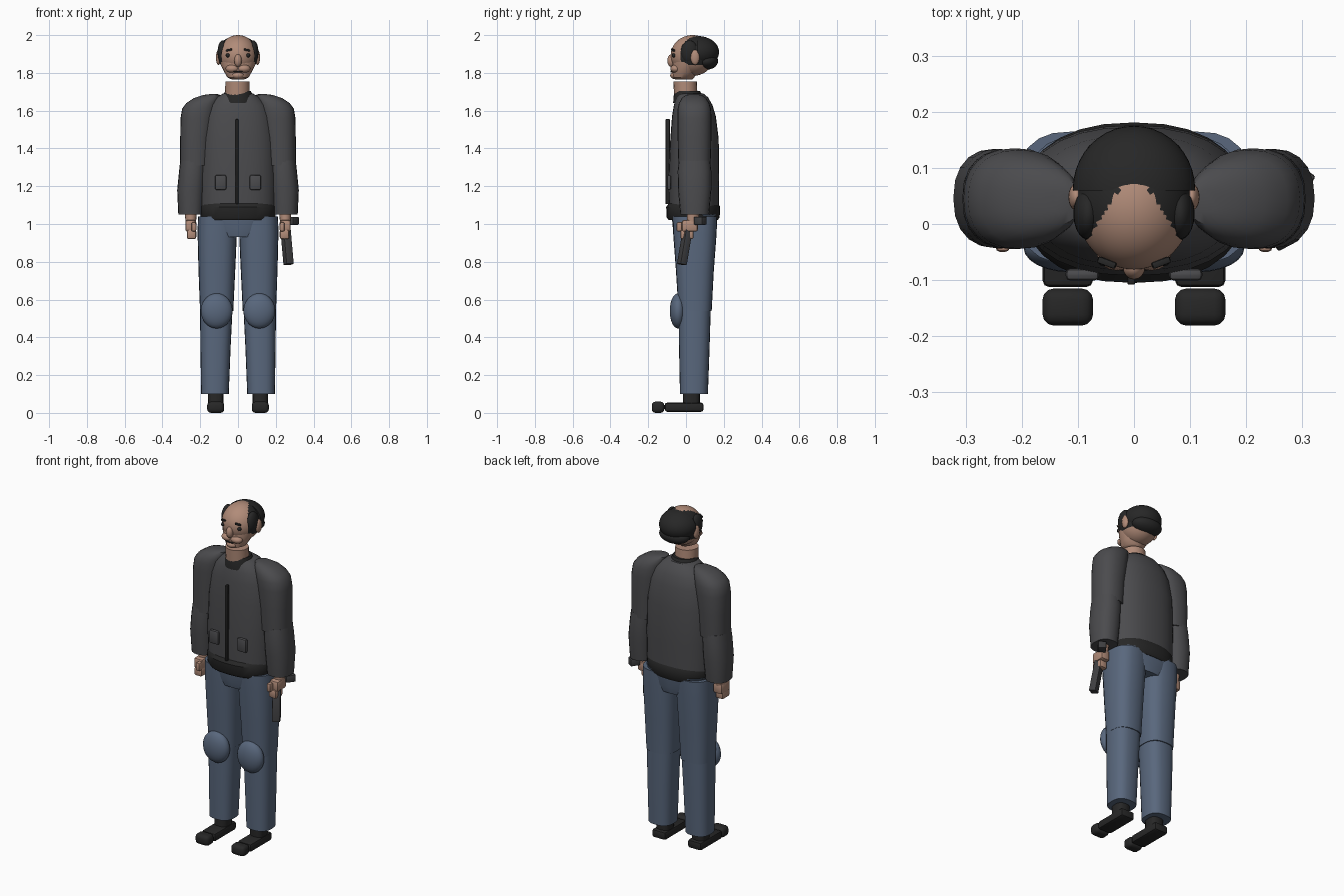
import bpy, bmesh, math
from mathutils import Vector, Matrix

if "Cube" in bpy.data.objects:
    bpy.data.objects.remove(bpy.data.objects["Cube"])


def material(name, rgb):
    m = bpy.data.materials.new(name)
    m.diffuse_color = (*rgb, 1)
    m.use_nodes = True
    m.node_tree.nodes["Principled BSDF"].inputs["Base Color"].default_value = m.diffuse_color
    return m


SKIN = material("skin", (0.44, 0.26, 0.19))
BLACK = material("black", (0.02, 0.02, 0.02))
JACKET = material("jacket grey", (0.07, 0.07, 0.075))
DENIM = material("denim blue", (0.10, 0.137, 0.205))
METAL = material("gun metal", (0.05, 0.05, 0.053))


def finish(bm, name, mat, smooth=35):
    bmesh.ops.recalc_face_normals(bm, faces=bm.faces)
    me = bpy.data.meshes.new(name)
    bm.to_mesh(me)
    bm.free()
    ob = bpy.data.objects.new(name, me)
    bpy.context.collection.objects.link(ob)
    me.materials.append(mat)
    bpy.ops.object.select_all(action='DESELECT')
    ob.select_set(True)
    bpy.context.view_layer.objects.active = ob
    if smooth:
        bpy.ops.object.shade_smooth_by_angle(angle=math.radians(smooth))
    return ob


def loft(name, rings, mat, n=24, power=2.0):
    """Stack of superellipse rings (cx, cy, z, rx, ry), capped at both ends."""
    bm = bmesh.new()
    loops = []
    for cx, cy, z, rx, ry in rings:
        loop = []
        for i in range(n):
            a = 2 * math.pi * i / n
            c, s = math.cos(a), math.sin(a)
            loop.append(bm.verts.new((
                cx + rx * math.copysign(abs(c) ** (2 / power), c),
                cy + ry * math.copysign(abs(s) ** (2 / power), s), z)))
        loops.append(loop)
    for lo, hi in zip(loops, loops[1:]):
        for i in range(n):
            j = (i + 1) % n
            bm.faces.new((lo[i], lo[j], hi[j], hi[i]))
    bm.faces.new(loops[0])
    bm.faces.new(loops[-1])
    return finish(bm, name, mat)


def ball(name, center, radii, mat, seg=24, rows=14):
    bm = bmesh.new()
    bmesh.ops.create_uvsphere(bm, u_segments=seg, v_segments=rows, radius=1)
    bm.transform(Matrix.Translation(center) @ Matrix.Diagonal((*radii, 1)))
    return finish(bm, name, mat, 60)


def box(name, center, size, mat, bevel=0.0, rot=None, seg=2):
    bm = bmesh.new()
    bmesh.ops.create_cube(bm, size=1)
    bm.transform(Matrix.Diagonal((*size, 1)))
    if bevel:
        bmesh.ops.bevel(bm, geom=bm.edges[:], offset=bevel, segments=seg,
                        profile=0.5, affect='EDGES')
    if rot:
        bm.transform(rot.to_4x4())
    bm.transform(Matrix.Translation(center))
    return finish(bm, name, mat)


# Jacket body, waistband, collar and neck
loft("jacket_body", [(0, .042, 1.09, .200, .132), (0, .042, 1.25, .203, .134),
                     (0, .045, 1.45, .198, .128), (0, .042, 1.57, .180, .116),
                     (0, .038, 1.63, .155, .102), (0, .032, 1.67, .115, .085),
                     (0, .025, 1.69, .080, .068)], JACKET, 28, 2.3)
loft("waistband", [(0, .038, 1.02, .188, .130), (0, .038, 1.035, .198, .140),
                   (0, .038, 1.09, .200, .143), (0, .04, 1.11, .194, .130)],
     BLACK, 28, 2.3)
loft("collar", [(0, .02, 1.64, .092, .088), (0, .012, 1.675, .080, .078),
                (0, .008, 1.705, .068, .066)], BLACK)
loft("neck", [(-.003, 0, 1.66, .066, .062), (-.003, -.005, 1.755, .064, .062)], SKIN, 20)
box("zip", (-.005, -.097, 1.33), (.014, .022, .45), BLACK, .003)

# Pelvis of the trousers
loft("pelvis", [(0, .046, .93, .105, .105), (0, .046, .97, .14, .115),
                (0, .046, 1.05, .195, .122)], DENIM, 24, 3)

# Parts that repeat on both sides
for s, side in ((-1, "left"), (1, "right")):
    box(f"pocket_{side}", (s * .092, -.09, 1.22), (.06, .022, .08), JACKET, .009)

    # Sleeves
    loft(f"upper_sleeve_{side}", [
        (s * .226, .045, 1.31, .080, .085), (s * .222, .045, 1.45, .084, .089),
        (s * .212, .045, 1.56, .092, .090), (s * .204, .044, 1.61, .092, .088),
        (s * .190, .043, 1.64, .084, .080), (s * .165, .042, 1.667, .068, .064),
        (s * .140, .041, 1.683, .045, .042), (s * .128, .041, 1.688, .018, .02)],
        JACKET, 24, 2.3)
    loft(f"lower_sleeve_{side}", [
        (s * .250, .046, 1.05, .066, .076), (s * .248, .046, 1.18, .074, .088),
        (s * .240, .045, 1.28, .072, .089), (s * .236, .045, 1.335, .070, .084)],
        JACKET, 20, 2.3)

    # Hands: wrist, palm, curled fingers, thumb
    hx = s * .25
    loft(f"wrist_{side}", [(hx, .03, .98, .026, .028), (hx, .04, 1.07, .032, .035)], SKIN, 14)
    box(f"palm_{side}", (hx, .02, .99), (.058, .085, .062), SKIN, .012)
    box(f"fingers_{side}", (hx - s * .004, .005, .945), (.05, .07, .05), SKIN, .01)
    box(f"thumb_{side}", (hx - s * .016, -.03, .985), (.026, .04, .05), SKIN, .009)

    # Trouser legs
    loft(f"thigh_{side}", [
        (s * .113, .048, .54, .088, .088), (s * .112, .047, .75, .097, .100),
        (s * .110, .047, .95, .104, .115), (s * .108, .047, 1.04, .104, .118)],
        DENIM, 24, 2.6)
    loft(f"shin_{side}", [
        (s * .122, .042, .10, .073, .074), (s * .119, .044, .35, .080, .081),
        (s * .115, .046, .55, .086, .085)], DENIM, 24, 2.6)
    ball(f"knee_pad_{side}", (s * .113, -.042, .54), (.084, .044, .093), DENIM)

    # Shoes: ankle, sole and separate toe cap
    fx = s * .118
    loft(f"ankle_{side}", [(fx, .028, .035, .04, .045), (fx, .028, .13, .042, .045)], BLACK, 16, 3)
    box(f"shoe_{side}", (fx, -.01, .03), (.09, .205, .048), BLACK, .012)
    box(f"toe_cap_{side}", (fx, -.148, .03), (.09, .066, .06), BLACK, .02, seg=3)

    # Face details
    ball(f"ear_{side}", (s * .103, .048, 1.882), (.014, .024, .04), SKIN, 16, 10)
    ball(f"eye_{side}", (s * .054, -.064, 1.893), (.011, .011, .011), BLACK, 12, 8)
    box(f"eyebrow_{side}", (s * .048, -.069, 1.921), (.034, .012, .011), BLACK, .003,
        Matrix.Rotation(s * .2, 3, 'Y') @ Matrix.Rotation(s * .35, 3, 'Z'))
    ball(f"cheek_{side}", (s * .03, -.055, 1.822), (.036, .028, .022), SKIN, 16, 10)

# Skull: balding crown, hair on faces behind a receding hairline
skull = ball("skull", (0, .035, 1.892), (.104, .116, .108), SKIN, 64, 40)
skull.data.materials.append(BLACK)
for p in skull.data.polygons:
    x, y, z = p.center
    hairline = max(-.03, .085 - 1.6 * max(0, abs(x) - .012))
    if y > hairline and z > 1.845:
        p.material_index = 1

# Hair: thick side and back mass, plus the rounded nape
bm = bmesh.new()
bmesh.ops.create_uvsphere(bm, u_segments=40, v_segments=24, radius=1)
bm.transform(Matrix.Translation((0, .062, 1.91)) @ Matrix.Diagonal((.109, .113, .085, 1)))
bmesh.ops.bisect_plane(bm, geom=bm.verts[:] + bm.edges[:] + bm.faces[:],
                       plane_co=(0, .06, 1.9), plane_no=(0, -1, 0), clear_outer=True)
bmesh.ops.holes_fill(bm, edges=[e for e in bm.edges if e.is_boundary])
finish(bm, "back_hair", BLACK)
ball("nape_hair", (0, .108, 1.862), (.093, .062, .045), BLACK)
for s, side in ((-1, "left"), (1, "right")):
    ball(f"side_hair_{side}", (s * .082, .018, 1.91), (.026, .046, .062), BLACK, 20, 12)

# Jaw, nose, mouth, chin
loft("jaw", [(0, -.012, 1.766, .035, .045), (0, -.014, 1.776, .056, .058),
             (0, -.008, 1.80, .070, .066), (0, .006, 1.84, .090, .078),
             (0, .02, 1.88, .098, .09)], SKIN, 24)
ball("chin", (0, -.058, 1.787), (.032, .026, .02), SKIN, 16, 10)
ball("nose", (0, -.077, 1.865), (.02, .022, .034), SKIN, 16, 12)
box("mouth", (0, -.079, 1.806), (.05, .008, .006), BLACK, .002)

# Pistol held pointing down: slide follows its axis, grip sits behind the hand
top, bottom = Vector((.25, .012, .99)), Vector((.268, -.022, .785))
aim = (top - bottom).to_track_quat('Z', 'Y').to_matrix()
box("pistol_slide", (top + bottom) / 2, (.045, .04, (top - bottom).length), METAL, .005, aim)
box("pistol_grip", (.29, .075, 1.017), (.045, .055, .042), METAL, .005,
    Matrix.Rotation(math.radians(-35), 3, 'Z'))
